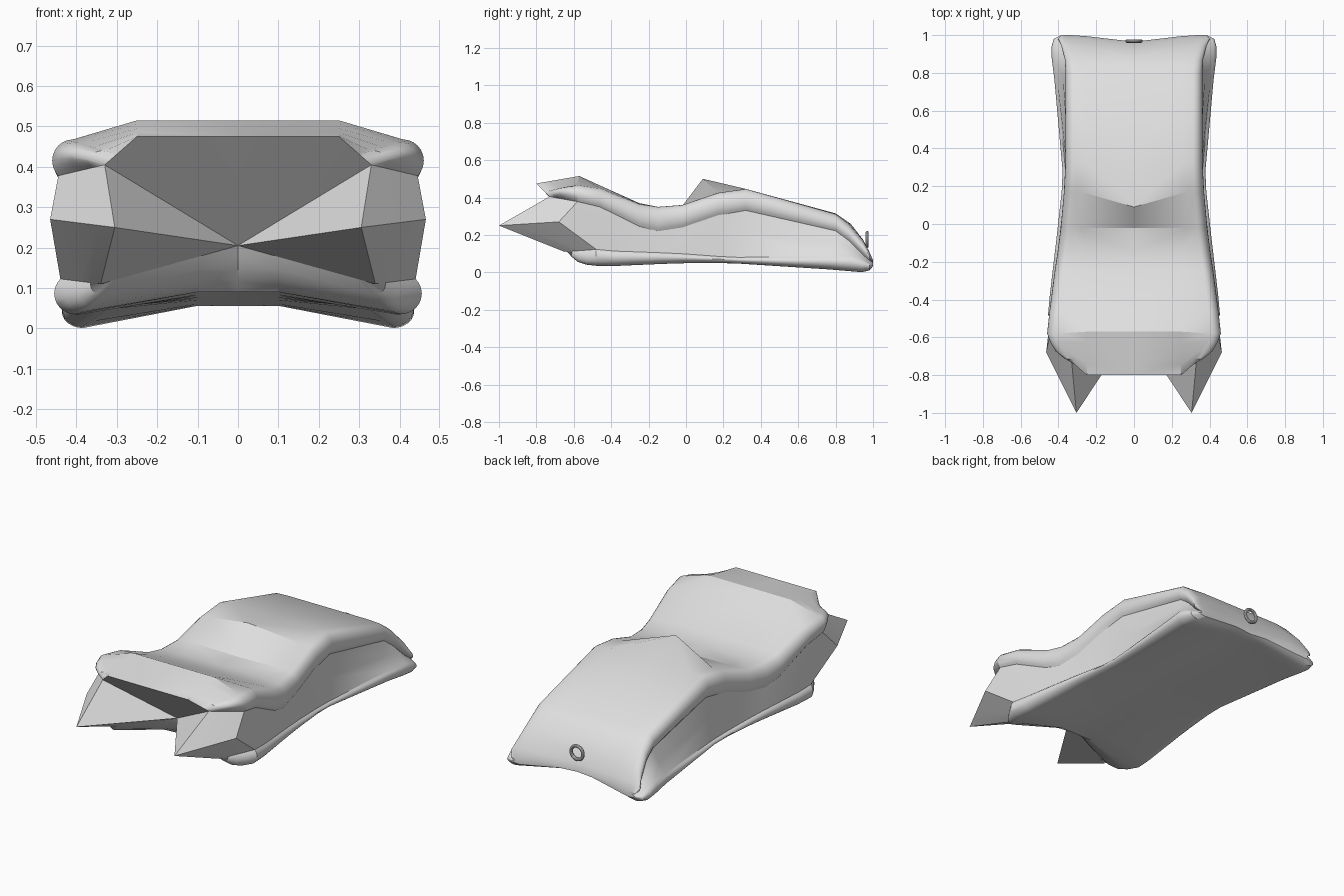
import bpy
import bmesh
from math import sin, cos, pi
from mathutils import Vector

cube = bpy.data.objects.get("Cube")
if cube:
    bpy.data.objects.remove(cube, do_unlink=True)

grey = bpy.data.materials.new("plain_grey")
grey.use_nodes = True
grey.diffuse_color = (0.75, 0.75, 0.75, 1)
grey.node_tree.nodes["Principled BSDF"].inputs["Base Color"].default_value = (0.75, 0.75, 0.75, 1)

ARC = 10           # points on each rounded roll
SWEEP = pi * 0.75  # how far each roll wraps round to the side wall
ROLL = 0.052       # sideways radius of the rolls
FLAT_X = 0.25      # half width of the raised centre panel
ANGLES = [SWEEP * i / (ARC - 1) for i in range(ARC)]


def half_section(y_mid, y_top, y_bot, z_mid, z_edge, drop, w_top, w_bot,
                 z_bot, z_arch, split=0, dent=0):
    """Right half of one cross-section, from top centre to bottom centre."""
    pts = [Vector((0, y_mid, z_mid)),
           Vector((FLAT_X + 0.03 * split, y_mid + (y_top - y_mid) * split,
                   z_mid + (z_edge - z_mid) * split))]
    # upper roll
    r_top = drop / (1 - cos(SWEEP))
    for a in ANGLES:
        pts.append(Vector((w_top - ROLL + ROLL * sin(a), y_top,
                           z_edge - r_top + r_top * cos(a))))
    # lower roll, pinched amidships
    rise = min(0.03 + 0.08 * abs(y_bot - 0.24), (z_edge - z_bot) * 0.4)
    r_low = rise / (1 - cos(SWEEP))
    low = [Vector((w_bot - ROLL + ROLL * sin(a), y_bot, z_bot + r_low - r_low * cos(a)))
           for a in reversed(ANGLES)]
    pts.append((pts[-1] + low[0]) / 2)
    pts += low
    pts += [Vector((0.1, y_bot, z_arch)), Vector((0, y_bot, z_arch))]
    for p in pts:
        p.y -= dent * max(0, 1 - p.x / 0.3)
    return pts


def front_edge():
    """Right half of the open front outline: lip, cheek, spike, jaw, notch."""
    lip, cheek = Vector((0.25, -0.8, 0.475)), Vector((0.33, -0.73, 0.405))
    spike, jaw = Vector((0.305, -1, 0.25)), Vector((0.34, -0.65, 0.11))
    notch = Vector((0, -0.54, 0.205))
    pts = [Vector((0, lip.y, lip.z)), lip]
    pts += [lip.lerp(cheek, min(1, 0.6 + 0.8 * i / ARC)) for i in range(ARC)]
    pts.append(spike)
    pts += [jaw.lerp(notch, 0.12 * i / (ARC - 1)) for i in range(ARC)]
    return pts + [jaw.lerp(notch, 0.72), notch]


def rounded_between(front, body, t):
    """Intermediate ring that swells the rolls near the front."""
    ring = [a.lerp(b, t) for a, b in zip(front, body)]
    bulge = sin(pi * t)
    for i in range(ARC):
        u = i / (ARC - 1)
        ring[2 + i] += Vector((0.02, -0.02, 0.012)) * sin(pi * u) * bulge
        ring[3 + ARC + i] += Vector((0.012, -0.02, -0.022)) * sin(pi / 2 * u) * bulge
    ring[-2] += Vector((0, -0.012, -0.012)) * bulge
    return ring


# Stations from front to back
body = [
    half_section(-.57, -.58, -.48, .515, .468, .09, .46, .455, .035, .09),
    half_section(-.45, -.46, -.38, .46, .45, .10, .447, .446, .034, .088),
    half_section(-.25, -.25, -.2, .37, .366, .12, .42, .425, .042, .083),
    half_section(-.15, -.15, -.1, .35, .35, .13, .405, .413, .046, .08),
    half_section(-.02, -.02, .0, .355, .36, .12, .388, .402, .049, .076, split=1),
    half_section(.09, .17, .17, .5, .425, .12, .371, .383, .05, .073, split=1),
    half_section(.32, .32, .28, .446, .446, .115, .363, .378, .047, .07),
    half_section(.8, .8, .76, .315, .312, .09, .362, .421, .016, .06),
    half_section(.88, .87, .88, .26, .26, .09, .366, .436, .006, .058),
    half_section(.95, .945, .94, .175, .175, .08, .385, .436, .001, .056, dent=.02),
    half_section(.985, .98, .98, .11, .11, .045, .402, .425, .01, .058, dent=.03),
    half_section(1, 1, 1, .075, .065, .012, .385, .385, .032, .066, dent=.035),
]
body[0][2 + ARC] = Vector((0.465, -0.68, 0.27))
front = front_edge()
rings = [front] + [rounded_between(front, body[0], t) for t in (0.25, 0.5, 0.75)] + body

# Main shell: loft the half, close both ends, mirror
bm = bmesh.new()
grid = [[bm.verts.new(p) for p in ring] for ring in rings]
for a, b in zip(grid, grid[1:]):
    for i in range(len(a) - 1):
        bm.faces.new((a[i], a[i + 1], b[i + 1], b[i]))
for i in range(len(front) - 2):
    bm.faces.new((grid[0][-1], grid[0][i + 1], grid[0][i]))
bm.faces.new(grid[-1])
bmesh.ops.mirror(bm, geom=bm.verts[:] + bm.edges[:] + bm.faces[:],
                 axis='X', merge_dist=0.0001)
bmesh.ops.remove_doubles(bm, verts=bm.verts[:], dist=0.0001)
bmesh.ops.dissolve_degenerate(bm, edges=bm.edges[:], dist=0.0001)
bmesh.ops.recalc_face_normals(bm, faces=bm.faces[:])
mesh = bpy.data.meshes.new("body_shell")
bm.to_mesh(mesh)
bm.free()
shell = bpy.data.objects.new("body_shell", mesh)
bpy.context.collection.objects.link(shell)

# Small ring at the back
bpy.ops.mesh.primitive_torus_add(major_segments=32, minor_segments=10,
                                 major_radius=0.037, minor_radius=0.009,
                                 location=(0, 0.968, 0.175), rotation=(pi / 2, 0, 0))
loop = bpy.context.object
loop.name = "back_ring"

for ob in (shell, loop):
    ob.data.materials.append(grey)
    bpy.ops.object.select_all(action='DESELECT')
    ob.select_set(True)
    bpy.context.view_layer.objects.active = ob
    bpy.ops.object.shade_smooth_by_angle(angle=pi / 6)
